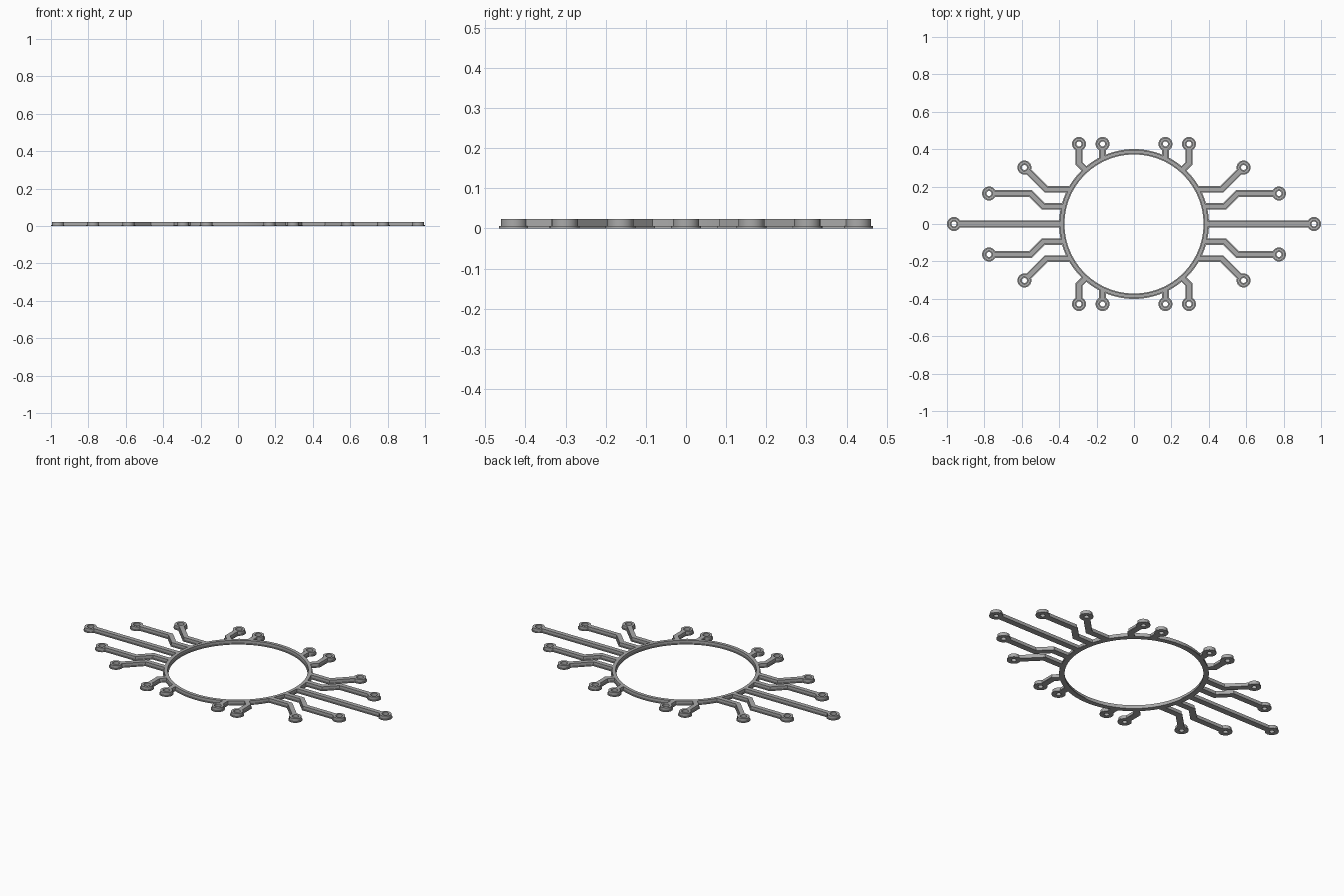
import bpy, bmesh, math
from mathutils import Vector

if "Cube" in bpy.data.objects:
    bpy.data.objects.remove(bpy.data.objects["Cube"], do_unlink=True)

HEIGHT, LIP_HEIGHT, LIP = 0.023, 0.006, 0.005
RING_R, PAD_R = 0.386, 0.0255

grey = bpy.data.materials.new("mid_grey")
grey.use_nodes = True
colour = (0.4, 0.4, 0.4, 1)
grey.diffuse_color = colour
grey.node_tree.nodes["Principled BSDF"].inputs["Base Color"].default_value = colour


def sweep(name, path, half, closed=False):
    """Sweep a raised bar with a thin base lip along a flat path, with mitred corners."""
    w = half - LIP
    side = [(half, 0), (half, LIP_HEIGHT), (w, LIP_HEIGHT), (w, HEIGHT)]
    profile = side + [(-o, z) for o, z in reversed(side)]
    pts = [Vector(p) for p in path]
    n = len(pts)
    bm = bmesh.new()
    sections = []
    for i, p in enumerate(pts):
        before = pts[i - 1] if closed or i > 0 else None
        after = pts[(i + 1) % n] if closed or i < n - 1 else None
        d1 = (p - before).normalized() if before else (after - p).normalized()
        d2 = (after - p).normalized() if after else d1
        t = (d1 + d2).normalized()
        mitre = Vector((-t.y, t.x)) / t.dot(d1)
        sections.append([bm.verts.new((*(p + mitre * o), z)) for o, z in profile])
    for i in range(n if closed else n - 1):
        a, b = sections[i], sections[(i + 1) % n]
        for j in range(len(profile)):
            k = (j + 1) % len(profile)
            bm.faces.new((a[j], a[k], b[k], b[j]))
    if not closed:
        bm.faces.new(sections[0])
        bm.faces.new(sections[-1])
    bmesh.ops.recalc_face_normals(bm, faces=bm.faces)
    mesh = bpy.data.meshes.new(name)
    bm.to_mesh(mesh)
    bm.free()
    mesh.materials.append(grey)
    obj = bpy.data.objects.new(name, mesh)
    bpy.context.collection.objects.link(obj)
    return obj


def circle(cx, cy, r, n):
    return [(cx + r * math.cos(math.tau * i / n), cy + r * math.sin(math.tau * i / n))
            for i in range(n)]


def on_ring(c):
    return math.sqrt(RING_R ** 2 - c ** 2)


# Each trace runs from its pad centre to the ring, in the +x +y quarter
diag = RING_R / math.sqrt(2)
traces = {
    "long_trace": [(0.9625, 0), (RING_R, 0)],
    "middle_trace": [(0.775, 0.163), (0.553, 0.163), (0.485, 0.095), (on_ring(0.095), 0.095)],
    "short_trace": [(0.586, 0.302), (0.47, 0.186), (on_ring(0.186), 0.186)],
    "bent_stub": [(0.294, 0.428), (0.294, 0.324), (diag - 0.015, diag + 0.015)],
    "straight_stub": [(0.168, 0.428), (0.168, on_ring(0.168))],
}
# Bent stub meets the ring along its own diagonal
traces["bent_stub"][-1] = (0.258, 0.288)

parts = [sweep("centre_ring", circle(0, 0, RING_R, 96), 0.0145, True)]
for name, path in traces.items():
    for sx in (1, -1):
        for sy in ((1,) if path[0][1] == 0 else (1, -1)):
            label = name + ("_left" if sx > 0 else "_right")
            if path[0][1]:
                label += "_back" if sy > 0 else "_front"
            pts = [Vector((x * sx, y * sy)) for x, y in path]
            pad = pts[0].copy()
            # Start inside the pad rim so the hole stays open
            pts[0] += (pts[1] - pad).normalized() * PAD_R
            parts.append(sweep(label, pts, 0.018))
            parts.append(sweep(label + "_pad", circle(*pad, PAD_R, 32), 0.012, True))

bpy.ops.object.select_all(action="DESELECT")
for obj in parts:
    obj.select_set(True)
bpy.context.view_layer.objects.active = parts[0]
bpy.ops.object.shade_smooth_by_angle(angle=math.radians(30))
